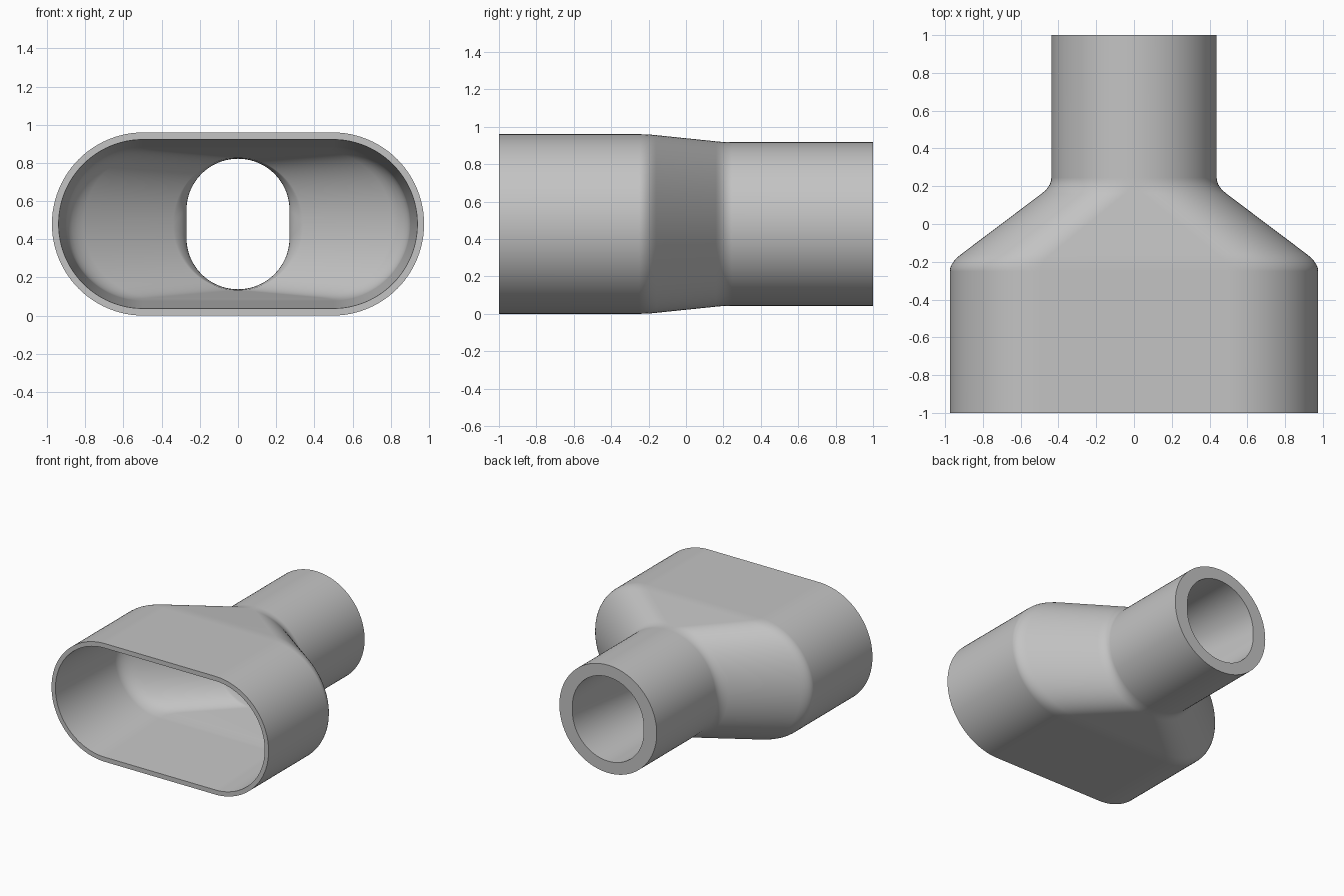
import bpy, bmesh, math

if "Cube" in bpy.data.objects:
    bpy.data.objects.remove(bpy.data.objects["Cube"])

CENTRE_Z = 0.48
CORNER_STEPS = 24


def section(y, half_x, half_z):
    """Fully rounded slot section: a stadium, or a circle when both halves match."""
    r = min(half_x, half_z)
    points = []
    for corner, (sx, sz) in enumerate([(1, 1), (-1, 1), (-1, -1), (1, -1)]):
        for i in range(CORNER_STEPS + 1):
            a = math.pi / 2 * (corner + i / CORNER_STEPS)
            points.append((sx * (half_x - r) + r * math.cos(a), y,
                           CENTRE_Z + sz * (half_z - r) + r * math.sin(a)))
    return points


def fillet(p0, corner, p1, steps=5):
    """Soft bend of a (y, half_x, half_z) wall line around a corner."""
    result = []
    for i in range(steps + 1):
        t = i / steps
        result.append(tuple((1 - t) ** 2 * a + 2 * t * (1 - t) * b + t * t * c
                            for a, b, c in zip(p0, corner, p1)))
    return result


# Outer wall: wide slot, tapering shoulder, round neck
outer = [(-1, 0.975, 0.48)]
outer += fillet((-0.25, 0.975, 0.48), (-0.205, 0.975, 0.48), (-0.16, 0.915, 0.475))
outer += fillet((0.16, 0.49, 0.442), (0.2, 0.4375, 0.4375), (0.245, 0.4375, 0.4375))
outer += [(1, 0.4375, 0.4375)]

# Inner wall: drafted bore of the neck, narrow throat, drafted slot
inner = [(1, 0.32, 0.342)]
inner += fillet((0.25, 0.27, 0.342), (0.2, 0.268, 0.342), (0.15, 0.34, 0.347))
inner += fillet((-0.16, 0.81, 0.385), (-0.22, 0.9, 0.395), (-0.29, 0.903, 0.402))
inner += [(-1, 0.94, 0.4425)]

# Loft a closed shell through all sections
bm = bmesh.new()
rings = [[bm.verts.new(p) for p in section(*s)] for s in outer + inner]
for k, ring in enumerate(rings):
    following = rings[(k + 1) % len(rings)]
    for i in range(len(ring)):
        j = (i + 1) % len(ring)
        bm.faces.new((ring[i], ring[j], following[j], following[i]))
bmesh.ops.remove_doubles(bm, verts=bm.verts, dist=0.0002)
bmesh.ops.recalc_face_normals(bm, faces=bm.faces)
mesh = bpy.data.meshes.new("slot_to_round_adapter")
bm.to_mesh(mesh)
bm.free()

adapter = bpy.data.objects.new("slot_to_round_adapter", mesh)
bpy.context.collection.objects.link(adapter)

# Plain grey finish
grey = bpy.data.materials.new("plain_grey")
grey.use_nodes = True
colour = (0.55, 0.55, 0.55, 1)
grey.diffuse_color = colour
grey.node_tree.nodes["Principled BSDF"].inputs["Base Color"].default_value = colour
mesh.materials.append(grey)

# Smooth walls with crisp rims
bpy.ops.object.select_all(action="DESELECT")
adapter.select_set(True)
bpy.context.view_layer.objects.active = adapter
bpy.ops.object.shade_smooth_by_angle(angle=math.radians(35))
weighted = adapter.modifiers.new("weighted_normals", "WEIGHTED_NORMAL")
weighted.keep_sharp = True
